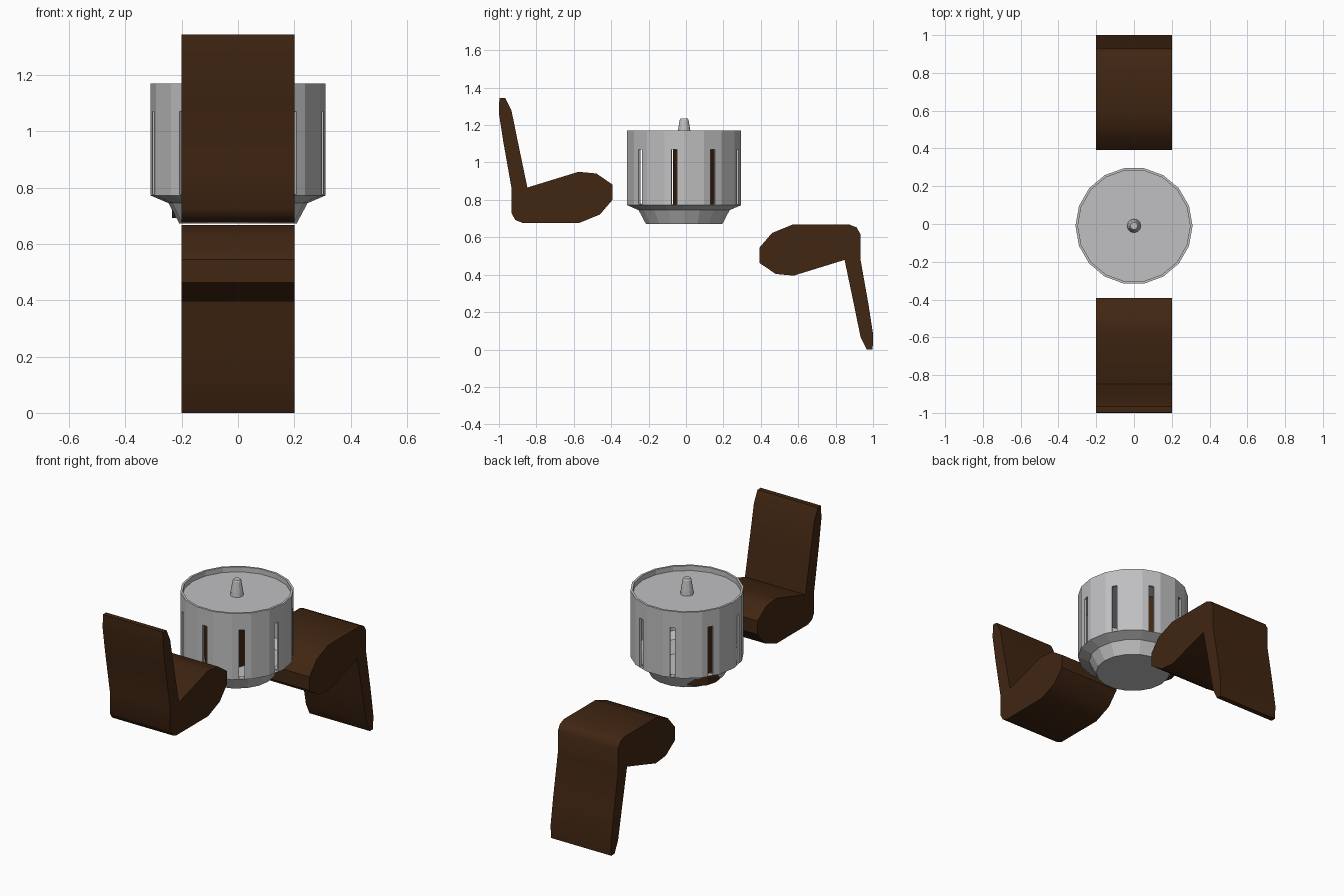
import bpy, bmesh, math
from mathutils import Matrix, Vector

if "Cube" in bpy.data.objects:
    bpy.data.objects.remove(bpy.data.objects["Cube"])

CY = -0.01      # drum axis position in y
MID = 0.6725    # height of the pivot between the two arms


def material(name, rgb):
    m = bpy.data.materials.new(name)
    m.diffuse_color = (*rgb, 1)
    m.use_nodes = True
    m.node_tree.nodes["Principled BSDF"].inputs["Base Color"].default_value = m.diffuse_color
    return m


BROWN = material("dark_brown", (0.052, 0.019, 0.006))
GREY = material("light_grey", (0.53, 0.53, 0.54))


def to_object(name, bm, mat):
    me = bpy.data.meshes.new(name)
    bm.to_mesh(me)
    bm.free()
    me.materials.append(mat)
    ob = bpy.data.objects.new(name, me)
    bpy.context.collection.objects.link(ob)
    return ob


def lathe(bm, profile, sides):
    """Spin (radius, z) points round the drum axis; bottom to top faces outwards."""
    rings = []
    for r, z in profile:
        ring = []
        for i in range(sides):
            a = 2 * math.pi * i / sides
            ring.append(bm.verts.new((r * math.cos(a), CY + r * math.sin(a), z)))
        rings.append(ring)
    for lo, hi in zip(rings, rings[1:]):
        for i in range(sides):
            j = (i + 1) % sides
            bm.faces.new((lo[i], lo[j], hi[j], hi[i]))
    bm.faces.new(rings[0][::-1])
    bm.faces.new(rings[-1])


# Hollow drum: outer shell with recessed lid, plus the inner cavity
bm = bmesh.new()
lathe(bm, [(0.208, 0.672), (0.247, 0.745), (0.31, 0.772), (0.31, 1.17),
           (0.297, 1.17), (0.297, 1.14)], 18)
lathe(bm, [(0.297, 1.12), (0.297, 0.782), (0.24, 0.757), (0.2, 0.69)], 18)
drum = to_object("drum", bm, GREY)

# Nine slots, one on every second side of the drum
bm = bmesh.new()
for k in range(9):
    a = math.radians(30 + 40 * k)
    m = (Matrix.Translation((0, CY, 0)) @ Matrix.Rotation(a, 4, 'Z')
         @ Matrix.Translation((0.305, 0, 0.9225))
         @ Matrix.Diagonal((0.06, 0.03, 0.295, 1)))
    bmesh.ops.create_cube(bm, size=1, matrix=m)
cutter = to_object("slot_cutter", bm, GREY)
cutter.hide_render = True
mod = drum.modifiers.new("slots", 'BOOLEAN')
mod.operation = 'DIFFERENCE'
mod.solver = 'EXACT'
mod.object = cutter
bpy.context.view_layer.objects.active = drum
bpy.ops.object.modifier_apply(modifier="slots")
bpy.data.objects.remove(cutter)

# Tapered spindle on the lid
bm = bmesh.new()
lathe(bm, [(0.037, 1.135), (0.034, 1.165), (0.024, 1.227), (0.019, 1.235)], 12)
to_object("spindle", bm, GREY)

# Brown core glimpsed through the slots
bm = bmesh.new()
lathe(bm, [(0.12, 0.692), (0.12, 1.118)], 12)
core = to_object("inner_core", bm, BROWN)
core.location = (-0.115, 0.06, 0)

# Arm side profile (y, z): thick rounded foot with a thin upright blade
ARM = [(-0.998, 1.345), (-0.967, 1.345), (-0.933, 1.277), (-0.896, 1.096),
       (-0.848, 0.866), (-0.575, 0.950), (-0.479, 0.941), (-0.393, 0.882),
       (-0.393, 0.800), (-0.460, 0.722), (-0.570, 0.677), (-0.874, 0.677),
       (-0.912, 0.692), (-0.932, 0.727), (-0.932, 0.858), (-0.977, 1.112),
       (-1.000, 1.262)]


def arm(name, sign):
    """Extrude the profile along x; sign -1 turns it half way round the x axis."""
    bm = bmesh.new()
    pts = [(sign * y, MID + sign * (z - MID)) for y, z in ARM]
    face = bm.faces.new([bm.verts.new((-0.201, y, z)) for y, z in pts])
    out = bmesh.ops.extrude_face_region(bm, geom=[face])
    verts = [g for g in out["geom"] if isinstance(g, bmesh.types.BMVert)]
    bmesh.ops.translate(bm, verts=verts, vec=Vector((0.402, 0, 0)))
    bmesh.ops.recalc_face_normals(bm, faces=bm.faces)
    ob = to_object(name, bm, BROWN)
    bpy.ops.object.select_all(action='DESELECT')
    ob.select_set(True)
    bpy.context.view_layer.objects.active = ob
    bpy.ops.object.shade_smooth_by_angle(angle=math.radians(40))


arm("front_arm", 1)
arm("back_arm", -1)
